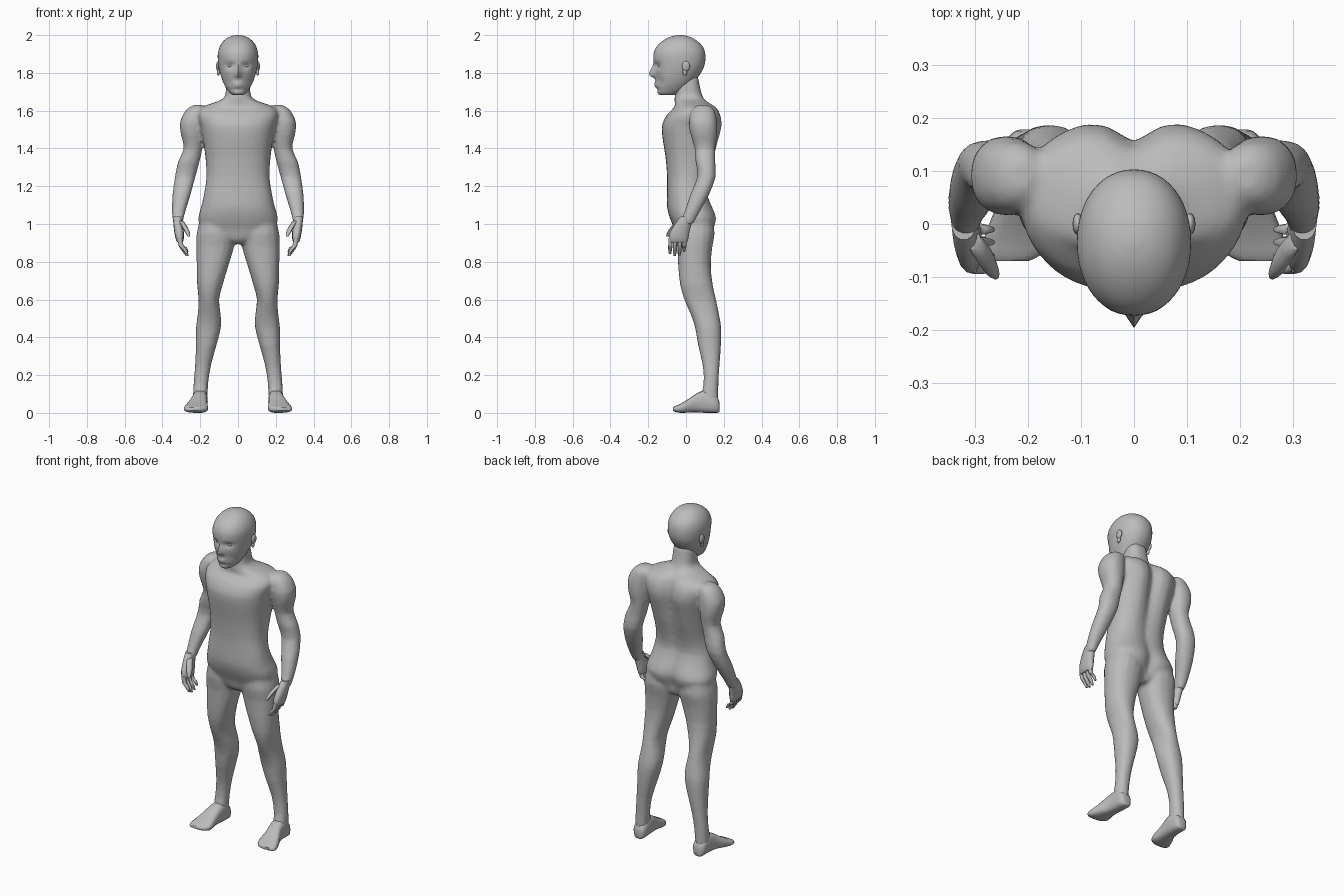
import bpy, bmesh, math

skin = bpy.data.materials.new("plain grey")
skin.diffuse_color = (0.5, 0.5, 0.5, 1)


def smooth_rows(rows, k):
    """Catmull-Rom resampling of a list of ring tuples."""
    out = []
    for i in range(len(rows) - 1):
        p = [rows[max(0, min(len(rows) - 1, i + d))] for d in (-1, 0, 1, 2)]
        for s in range(k):
            t = s / k
            out.append([0.5 * (2 * b + (c - a) * t + (2 * a - 5 * b + 4 * c - d) * t * t
                               + (3 * b - a - 3 * c + d) * t ** 3) for a, b, c, d in zip(*p)])
    return out + [list(rows[-1])]


def loft(bm, rows, n=16, k=2, power=0.9, along_y=False, flip=1):
    """Rings (t, a0, a1, b0, b1, groove): rounded sections stacked along z or y."""
    rings = []
    for t, a0, a1, b0, b1, *g in smooth_rows(rows, k):
        ring = []
        for i in range(n):
            c, s = math.cos(2 * math.pi * i / n), math.sin(2 * math.pi * i / n)
            a = (a0 + a1) / 2 + (a1 - a0) / 2 * math.copysign(abs(c) ** power, c)
            b = (b0 + b1) / 2 + (b1 - b0) / 2 * math.copysign(abs(s) ** power, s)
            if g and s > 0:
                b -= g[0] * math.exp(-(a / 0.045) ** 2)
            ring.append(bm.verts.new((a * flip, t, b) if along_y else (a * flip, b, t)))
        rings.append(ring)
    for r, q in zip(rings, rings[1:]):
        for i in range(n):
            j = (i + 1) % n
            bm.faces.new((r[i], r[j], q[j], q[i]))
    bm.faces.new(rings[0])
    bm.faces.new(rings[-1])


def finish(bm, name, mirror=False):
    bmesh.ops.recalc_face_normals(bm, faces=bm.faces)
    me = bpy.data.meshes.new(name)
    bm.to_mesh(me)
    bm.free()
    me.materials.append(skin)
    ob = bpy.data.objects.new(name, me)
    bpy.context.collection.objects.link(ob)
    bpy.context.view_layer.objects.active = ob
    ob.select_set(True)
    bpy.ops.object.shade_smooth_by_angle(angle=math.radians(50))
    ob.select_set(False)
    if mirror:
        ob.modifiers.new("mirror", 'MIRROR')
    return ob


# Body: torso and neck, arms and legs fused into one skin
torso = [(.895, .04, -.02, .10, 0), (.92, .11, -.045, .125, .01), (.97, .19, -.06, .15, .03),
         (1.03, .211, -.085, .168, .03), (1.09, .195, -.10, .145, .02), (1.17, .178, -.10, .115, .015),
         (1.25, .167, -.10, .125, .02), (1.35, .172, -.108, .155, .03), (1.44, .185, -.122, .18, .04),
         (1.52, .20, -.128, .20, .045), (1.58, .215, -.10, .19, .04), (1.62, .19, -.06, .165, .03),
         (1.645, .12, -.06, .125, .015), (1.67, .072, -.06, .09, 0), (1.72, .064, -.055, .075, 0),
         (1.78, .06, -.05, .065, 0)]
arm = [(1.63, .19, .235, .06, .12), (1.605, .165, .275, .03, .15), (1.54, .17, .308, .015, .165),
       (1.47, .178, .302, .025, .165), (1.40, .188, .287, .045, .155), (1.33, .203, .318, .05, .155),
       (1.25, .225, .334, .06, .158), (1.15, .252, .348, .02, .12), (1.06, .28, .35, -.01, .07),
       (1.0, .294, .343, -.04, .04)]
leg = [(1.03, .03, .20, -.05, .14), (.95, .012, .219, -.058, .152), (.88, .02, .222, -.047, .14),
       (.78, .05, .219, -.042, .132), (.68, .08, .217, -.032, .142), (.60, .10, .209, -.01, .16),
       (.52, .091, .214, .025, .176), (.45, .09, .223, .048, .187), (.36, .113, .223, .063, .186),
       (.25, .143, .228, .088, .178), (.15, .158, .236, .092, .172), (.06, .163, .24, .07, .172)]
bm = bmesh.new()
loft(bm, [(z, -w, w, f, b, g) for z, w, f, b, g in torso], n=32, power=.82)
for side in (1, -1):
    loft(bm, arm, flip=side)
    loft(bm, leg, flip=side)
body = finish(bm, "body")
remesh = body.modifiers.new("fuse", 'REMESH')
remesh.mode = 'VOXEL'
remesh.voxel_size = 0.01
remesh.use_smooth_shade = True
soften = body.modifiers.new("soften", 'SMOOTH')
soften.factor = 0.5
soften.iterations = 6

# Feet, heel to toes
bm = bmesh.new()
loft(bm, [(.178, .18, .215, .005, .05), (.165, .163, .236, 0, .085), (.11, .16, .24, 0, .12),
          (.06, .162, .248, .002, .105), (.02, .162, .265, .002, .078), (-.03, .158, .284, 0, .048),
          (-.058, .175, .285, .006, .036), (-.07, .20, .27, .012, .028)],
     power=.7, along_y=True)
finish(bm, "feet", True)

# Hands: palm, four bent fingers and a thumb
bm = bmesh.new()
loft(bm, [(1.04, .297, .345, -.03, .045), (1.0, .292, .342, -.06, .03), (.95, .286, .336, -.088, .018),
          (.915, .288, .328, -.092, .012), (.902, .296, .32, -.085, .005)], n=14)
for y, drop in ((-.082, .01), (-.057, 0), (-.032, .004), (-.008, .022)):
    tip = .83 + drop
    loft(bm, [(.925, .295, .32, y - .011, y + .011), (.885, .288, .314, y - .012, y + .01),
              (tip + .025, .271, .295, y - .012, y + .008), (tip, .262, .276, y - .008, y + .003)], n=8)
loft(bm, [(1.015, .288, .315, -.05, -.015), (.985, .267, .297, -.08, -.04),
          (.955, .255, .28, -.10, -.07), (.935, .254, .268, -.105, -.088)], n=8)
finish(bm, "hands", True)

# Head: egg shape, then sockets, nose, lips and chin pushed into the face
head = [(1.682, .025, -.135, -.06), (1.69, .04, -.148, -.03), (1.71, .056, -.156, .005),
        (1.74, .074, -.16, .035), (1.775, .088, -.163, .062), (1.81, .098, -.165, .085),
        (1.85, .105, -.168, .10), (1.90, .107, -.172, .102), (1.94, .096, -.155, .088),
        (1.972, .074, -.12, .055), (1.992, .043, -.08, .018), (2.0, .012, -.045, -.02)]
bm = bmesh.new()
loft(bm, [(z, -w, w, f, b) for z, w, f, b in head], n=48, k=4, power=.95)


def bump(co, x, z, sx, sz):
    return math.exp(-((abs(co.x) - x) / sx) ** 2 - ((co.z - z) / sz) ** 2)


for v in bm.verts:
    c = v.co
    if c.y < -.06:
        nose_height = .045 if c.z > 1.79 else .014
        c.y += (.014 * bump(c, .04, 1.838, .024, .016)
                + .008 * bump(c, .05, 1.755, .022, .03)
                + .006 * bump(c, 0, 1.712, .05, .01)
                - .032 * bump(c, 0, 1.79, .014, nose_height)
                - .008 * bump(c, 0, 1.742, .024, .008)
                - .007 * bump(c, 0, 1.728, .02, .007)
                - .005 * bump(c, .04, 1.866, .03, .01))
finish(bm, "head")


# Eyes and ears from squashed balls
def balls(name, items):
    bm = bmesh.new()
    for pos, size in items:
        new = bmesh.ops.create_uvsphere(bm, u_segments=12, v_segments=8, radius=1)["verts"]
        bmesh.ops.scale(bm, vec=size, verts=new)
        bmesh.ops.translate(bm, vec=pos, verts=new)
    finish(bm, name, True)


balls("eyes", [((.04, -.137, 1.838), (.017, .012, .009))])
balls("ears", [((.106, .0, 1.835), (.01, .021, .028)), ((.104, -.006, 1.805), (.008, .012, .02))])
